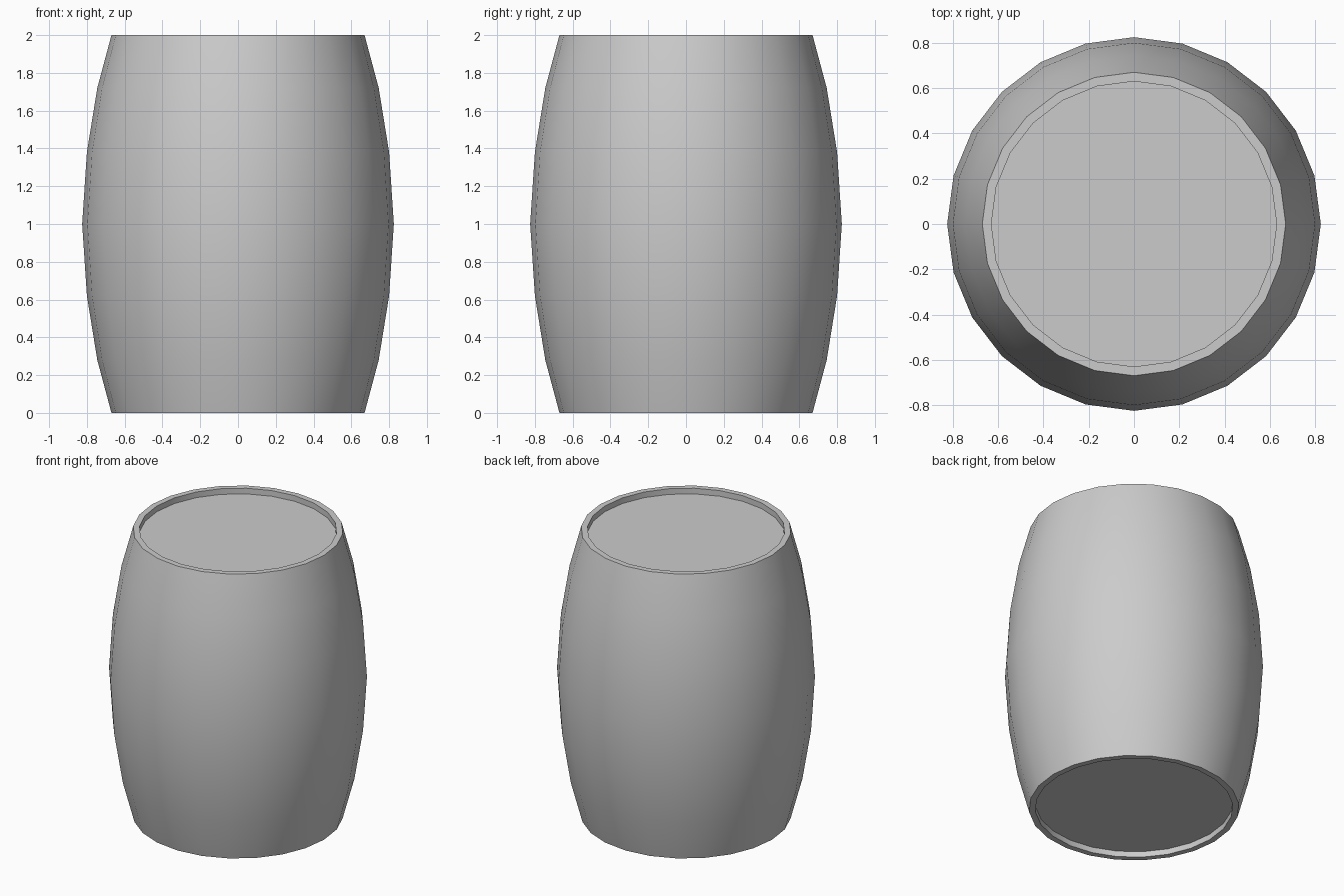
import bpy, bmesh
from math import sin, cos, tau

if "Cube" in bpy.data.objects:
    bpy.data.objects.remove(bpy.data.objects["Cube"])

SIDES = 24
# (radius, height) of the bulging staves, from bottom to top, with recessed ends
PROFILE = [(0.63, 0.04), (0.63, 0.0), (0.67, 0.0), (0.745, 0.28), (0.80, 0.62),
           (0.825, 1.0), (0.80, 1.38), (0.745, 1.72), (0.67, 2.0),
           (0.63, 2.0), (0.63, 1.96)]

bm = bmesh.new()

# Rings around the z axis
rings = [[bm.verts.new((r * cos(tau * i / SIDES), r * sin(tau * i / SIDES), z))
          for i in range(SIDES)] for r, z in PROFILE]

# Staves and rims
for low, high in zip(rings, rings[1:]):
    for i in range(SIDES):
        j = (i + 1) % SIDES
        bm.faces.new((low[i], low[j], high[j], high[i]))

# Recessed bottom and lid
bm.faces.new(rings[0][::-1])
bm.faces.new(rings[-1])
bmesh.ops.recalc_face_normals(bm, faces=bm.faces)

mesh = bpy.data.meshes.new("barrel")
bm.to_mesh(mesh)
bm.free()
barrel = bpy.data.objects.new("barrel", mesh)
bpy.context.collection.objects.link(barrel)

# Smooth sides, crisp rims
bpy.context.view_layer.objects.active = barrel
barrel.select_set(True)
bpy.ops.object.shade_smooth_by_angle(angle=0.6)
